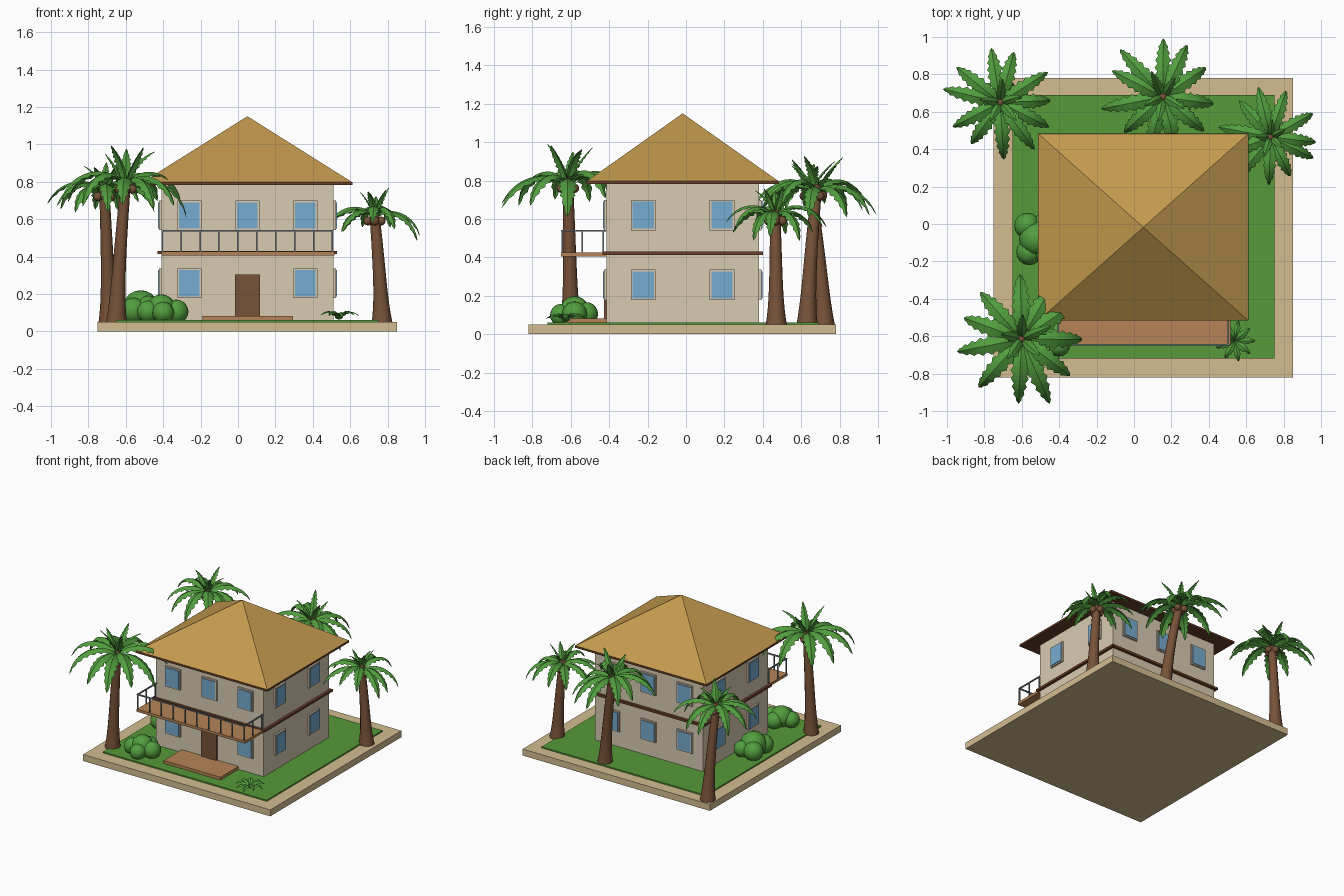
import bpy, bmesh, math, random
from mathutils import Vector, Matrix

if "Cube" in bpy.data.objects:
    bpy.data.objects.remove(bpy.data.objects["Cube"])

random.seed(4)

def mat(name, r, g, b):
    m = bpy.data.materials.new(name)
    lin = [((c / 255 + 0.055) / 1.055) ** 2.4 for c in (r, g, b)]
    m.diffuse_color = (*lin, 1)
    m.use_nodes = True
    m.node_tree.nodes["Principled BSDF"].inputs["Base Color"].default_value = m.diffuse_color
    return m

SAND = mat("sand", 212, 190, 145)
GRASS = mat("grass", 86, 154, 56)
WALL = mat("plaster", 216, 203, 178)
ROOF = mat("thatch", 196, 154, 78)
BROWN = mat("dark_brown", 120, 82, 56)
TRIM = mat("trim_brown", 105, 64, 40)
WOOD = mat("deck_wood", 182, 132, 86)
GLASS = mat("glass_blue", 118, 172, 208)
METAL = mat("rail_grey", 120, 130, 140)
LEAF = mat("leaf_green", 82, 158, 62)

def finish(name, bm, material, smooth=None):
    me = bpy.data.meshes.new(name)
    bm.to_mesh(me)
    bm.free()
    me.materials.append(material)
    ob = bpy.data.objects.new(name, me)
    bpy.context.collection.objects.link(ob)
    if smooth:
        bpy.context.view_layer.objects.active = ob
        ob.select_set(True)
        bpy.ops.object.shade_smooth_by_angle(angle=math.radians(smooth))
        ob.select_set(False)
    return ob

def add_box(bm, x0, x1, y0, y1, z0, z1):
    c = Vector(((x0 + x1) / 2, (y0 + y1) / 2, (z0 + z1) / 2))
    s = Matrix.Diagonal((x1 - x0, y1 - y0, z1 - z0, 1))
    bmesh.ops.create_cube(bm, size=1, matrix=Matrix.Translation(c) @ s)

def box(name, material, *b):
    bm = bmesh.new()
    add_box(bm, *b)
    return finish(name, bm, material)

# Ground
box("sand_base", SAND, -0.75, 0.85, -0.82, 0.78, 0, 0.05)
box("lawn", GRASS, -0.65, 0.75, -0.72, 0.69, 0.045, 0.06)

# House body, floor band, eave and roof
X0, X1, Y0, Y1 = -0.41, 0.51, -0.415, 0.38
CX, CY = 0.05, -0.0175
box("house_walls", WALL, X0, X1, Y0, Y1, 0.05, 0.79)
box("floor_band", TRIM, X0 - 0.02, X1 + 0.02, Y0 - 0.02, Y1 + 0.02, 0.413, 0.43)
box("eave_board", TRIM, -0.512, 0.612, -0.517, 0.483, 0.783, 0.798)
bm = bmesh.new()
base = [bm.verts.new(p) for p in ((-0.51, -0.515, 0.798), (0.61, -0.515, 0.798),
                                  (0.61, 0.481, 0.798), (-0.51, 0.481, 0.798))]
apex = bm.verts.new((CX, CY, 1.15))
for i in range(4):
    bm.faces.new((base[i], base[(i + 1) % 4], apex))
bm.faces.new(base[::-1])
finish("roof", bm, ROOF)

# Door and front step
box("door", BROWN, -0.017, 0.117, Y0 - 0.012, Y0 + 0.01, 0.08, 0.305)
box("front_step", WOOD, -0.19, 0.295, -0.635, Y0, 0.055, 0.083)

# Windows: frame box with a glass plate, on all four walls
def window(angle, dist, u, z, n):
    turn = Matrix.Translation((CX, CY, 0)) @ Matrix.Rotation(angle, 4, 'Z')
    for part, material, w, h, d in (("window_frame", WALL, 0.064, 0.079, 0.013),
                                    ("window_glass", GLASS, 0.055, 0.070, 0.018)):
        ob = box(f"{part}_{n}", material, u - w, u + w, -dist - d, -dist + 0.01, z - h, z + h)
        ob.data.transform(turn)

n = 0
for k in range(4):
    dist = (Y1 - Y0) / 2 if k % 2 == 0 else (X1 - X0) / 2
    for z in (0.257, 0.62):
        for u in ((-0.31, 0, 0.31) if k % 2 == 0 else (-0.205, 0.205)):
            if k == 0 and u == 0 and z < 0.4:
                continue  # the door is here
            window(k * math.pi / 2, dist, u, z, n)
            n += 1

# Balcony with railing
box("balcony_deck", WOOD, X0, X1 + 0.005, -0.65, Y0, 0.406, 0.426)
bm = bmesh.new()
t = 0.004
def post(x, y):
    add_box(bm, x - t, x + t, y - t, y + t, 0.42, 0.54)
for i in range(10):
    post(X0 + 0.005 + i * (X1 - X0 - 0.01) / 9, -0.645)
for x in (X0 + 0.005, X1 - 0.005):
    post(x, -0.54)
    post(x, Y0 - 0.015)
    add_box(bm, x - t, x + t, -0.65, Y0, 0.534, 0.543)
add_box(bm, X0, X1, -0.65, -0.641, 0.534, 0.543)
finish("balcony_railing", bm, METAL)

# Serrated, folded frond bending from elevation a0 to a1
def frond(bm, origin, az, length, a0, a1, half, teeth=8):
    out = Vector((math.cos(az), math.sin(az), 0))
    side = Vector((-out.y, out.x, 0))
    p, steps, prev = Vector(origin), teeth * 2, None
    for i in range(steps + 1):
        f = i / steps
        a = math.radians(a0 + (a1 - a0) * f)
        w = half * math.sin(math.pi * (0.06 + 0.94 * f ** 0.8)) ** 0.7 if i < steps else 0.001
        w *= 1.0 if i % 2 else 0.68
        up = -out * math.sin(a) + Vector((0, 0, math.cos(a)))
        row = [bm.verts.new(p + side * w * s - up * w * 0.45 * abs(s)) for s in (-1, 0, 1)]
        if prev:
            for j in (0, 1):
                bm.faces.new((prev[j], row[j], row[j + 1], prev[j + 1]))
        prev = row
        p = p + (out * math.cos(a) + Vector((0, 0, math.sin(a)))) * length / steps

def palm(name, foot, top, reach, turn):
    foot, top = Vector(foot), Vector(top)
    # trunk: lofted rings with a flared foot and a gentle bend
    bm = bmesh.new()
    rings, N, S = [], 14, 12
    for i in range(N + 1):
        f = i / N
        c = foot.lerp(top, f)
        c.xy += (top - foot).xy * (f * f - f) * 0.4
        r = 0.027 + 0.013 * (1 - f) + 0.015 * (1 - f) ** 6
        rings.append([bm.verts.new(c + Vector((r * math.cos(a), r * math.sin(a), 0)))
                      for a in (2 * math.pi * j / S for j in range(S))])
    for a, b in zip(rings, rings[1:]):
        for j in range(S):
            bm.faces.new((a[j], a[(j + 1) % S], b[(j + 1) % S], b[j]))
    bm.faces.new(rings[0][::-1])
    bm.faces.new(rings[-1])
    finish(name + "_trunk", bm, BROWN, 50)
    # coconuts
    bm = bmesh.new()
    for j in range(4):
        a = turn + j * math.pi / 2
        c = top + Vector((0.035 * math.cos(a), 0.035 * math.sin(a), -0.03))
        bmesh.ops.create_uvsphere(bm, u_segments=12, v_segments=8, radius=0.024,
                                  matrix=Matrix.Translation(c))
    bmesh.ops.create_uvsphere(bm, u_segments=12, v_segments=8, radius=0.025,
                              matrix=Matrix.Translation(top + Vector((0, 0, 0.008))))
    finish(name + "_coconuts", bm, BROWN, 60)
    # drooping outer crown and short upright inner crown
    bm = bmesh.new()
    for j in range(11):
        az = turn + j * 2 * math.pi / 11 + random.uniform(-0.12, 0.12)
        frond(bm, top, az, reach * random.uniform(1.15, 1.32), random.uniform(22, 45),
              random.uniform(-88, -68), reach * 0.15)
    for j in range(5):
        az = turn + 0.4 + j * 2 * math.pi / 5 + random.uniform(-0.3, 0.3)
        frond(bm, top, az, reach * random.uniform(0.55, 0.75), random.uniform(60, 75),
              random.uniform(15, 50), reach * 0.09)
    finish(name + "_fronds", bm, LEAF)

palm("palm_back_left", (-0.69, 0.72, 0.05), (-0.715, 0.65, 0.75), 0.30, 0.1)
palm("palm_back", (0.25, 0.63, 0.05), (0.155, 0.68, 0.75), 0.31, 0.5)
palm("palm_right", (0.77, 0.47, 0.05), (0.73, 0.465, 0.62), 0.265, 0.0)
palm("palm_front_left", (-0.65, -0.60, 0.05), (-0.60, -0.615, 0.79), 0.35, 0.0)

# Rounded bushes made of overlapping blobs
def bush(name, blobs):
    bm = bmesh.new()
    for x, y, z, r in blobs:
        bmesh.ops.create_uvsphere(bm, u_segments=16, v_segments=10, radius=r,
                                  matrix=Matrix.Translation((x, y, z)))
    finish(name, bm, LEAF, 60)

bush("bush_left", [(-0.52, -0.08, 0.125, 0.095), (-0.56, -0.15, 0.11, 0.07),
                   (-0.57, -0.01, 0.11, 0.07), (-0.48, -0.14, 0.12, 0.07),
                   (-0.48, 0.0, 0.11, 0.06)])
bush("bush_front", [(-0.41, -0.58, 0.12, 0.078), (-0.48, -0.60, 0.105, 0.06),
                    (-0.33, -0.58, 0.105, 0.065), (-0.40, -0.65, 0.10, 0.058),
                    (-0.39, -0.52, 0.105, 0.062)])

# Low leafy plant at the front right
bm = bmesh.new()
for j in range(9):
    frond(bm, (0.54, -0.625, 0.065), j * 2 * math.pi / 9, 0.13, random.uniform(55, 70),
          -55, 0.024, 5)
finish("low_plant", bm, LEAF)
